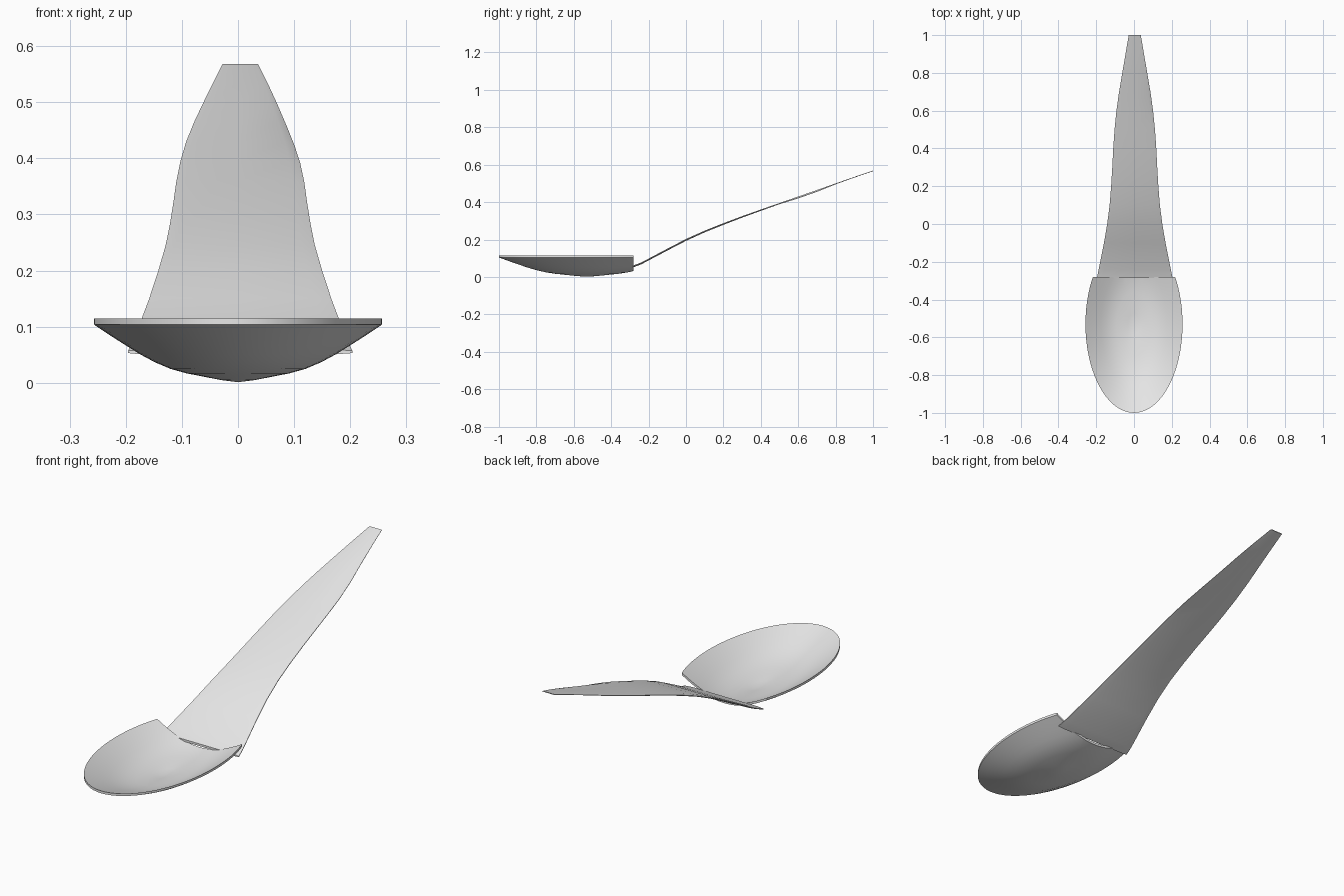
import bpy, bmesh, math

cube = bpy.data.objects.get("Cube")
if cube:
    bpy.data.objects.remove(cube, do_unlink=True)

# Single pale grey material
grey = bpy.data.materials.new("pale_grey")
grey.use_nodes = True
colour = (0.8, 0.8, 0.8, 1)
grey.diffuse_color = colour
grey.node_tree.nodes["Principled BSDF"].inputs["Base Color"].default_value = colour


def finish(name, bm, angle):
    bmesh.ops.recalc_face_normals(bm, faces=bm.faces[:])
    mesh = bpy.data.meshes.new(name)
    bm.to_mesh(mesh)
    bm.free()
    mesh.materials.append(grey)
    obj = bpy.data.objects.new(name, mesh)
    bpy.context.collection.objects.link(obj)
    bpy.ops.object.select_all(action='DESELECT')
    obj.select_set(True)
    bpy.context.view_layer.objects.active = obj
    bpy.ops.object.shade_smooth_by_angle(angle=math.radians(angle))
    return obj


def bridge(bm, a, b):
    n = len(a)
    for i in range(n):
        bm.faces.new((a[i], a[(i + 1) % n], b[(i + 1) % n], b[i]))


# Bowl: elliptical dish with a thin wall and upright rim, cut flat at the back
WIDTH, LENGTH, CENTRE, WALL, CUT = 0.257, 0.47, -0.53, 0.011, -0.28
dish = [(0.12, 0.005), (0.24, 0.011), (0.36, 0.017), (0.47, 0.025),
        (0.58, 0.037), (0.68, 0.051), (0.78, 0.067), (0.89, 0.085), (1, 0.104)]
bm = bmesh.new()


def ring(r, z, sides=72):
    turns = [math.tau * i / sides for i in range(sides)]
    return [bm.verts.new((WIDTH * r * math.cos(t), CENTRE + LENGTH * r * math.sin(t), z))
            for t in turns]


outer = [ring(r, z) for r, z in dish]
inner = [ring(r, z + WALL) for r, z in dish]
for rings, base in ((outer, 0.001), (inner, WALL)):
    for a, b in zip(rings, rings[1:]):
        bridge(bm, a, b)
    middle = bm.verts.new((0, CENTRE, base))
    first = rings[0]
    for i in range(len(first)):
        bm.faces.new((first[i - 1], first[i], middle))
bridge(bm, outer[-1], inner[-1])
cut = bmesh.ops.bisect_plane(bm, geom=bm.verts[:] + bm.edges[:] + bm.faces[:],
                             plane_co=(0, CUT, 0), plane_no=(0, 1, 0), clear_outer=True)
bmesh.ops.holes_fill(bm, edges=[e for e in bm.edges if e.is_boundary], sides=0)
finish("bowl", bm, 40)

# Handle: thin tapering blade; stations give y, height and half width
stations = [(-0.285, 0.055, 0.200), (-0.24, 0.072, 0.191), (-0.1, 0.146, 0.163),
            (0, 0.198, 0.146), (0.1, 0.243, 0.133), (0.2, 0.283, 0.125),
            (0.3, 0.321, 0.119), (0.4, 0.357, 0.114), (0.5, 0.392, 0.107),
            (0.6, 0.427, 0.097), (0.7, 0.462, 0.083), (0.8, 0.498, 0.066),
            (0.9, 0.533, 0.049), (1, 0.567, 0.032)]
bm = bmesh.new()
sections = []
for y, z, w in stations:
    half = 0.005 - 0.0035 * max(0, y)
    # The left edge rolls down a little along the upper part
    roll = 0.008 * max(0, 1 - abs(y - 0.65) / 0.2)
    top = [(-1, half * 0.4), (-0.85, half), (0, half), (0.82, half), (1, half * 0.4 - roll)]
    under = [(1, -half * 0.4 - roll), (0.8, -half), (0, -half), (-0.85, -half), (-1, -half * 0.4)]
    sections.append([bm.verts.new((0.004 + w * u, y, z + dz)) for u, dz in top + under])
for a, b in zip(sections, sections[1:]):
    bridge(bm, a, b)
bm.faces.new(sections[0])
bm.faces.new(sections[-1])
finish("handle", bm, 50)
